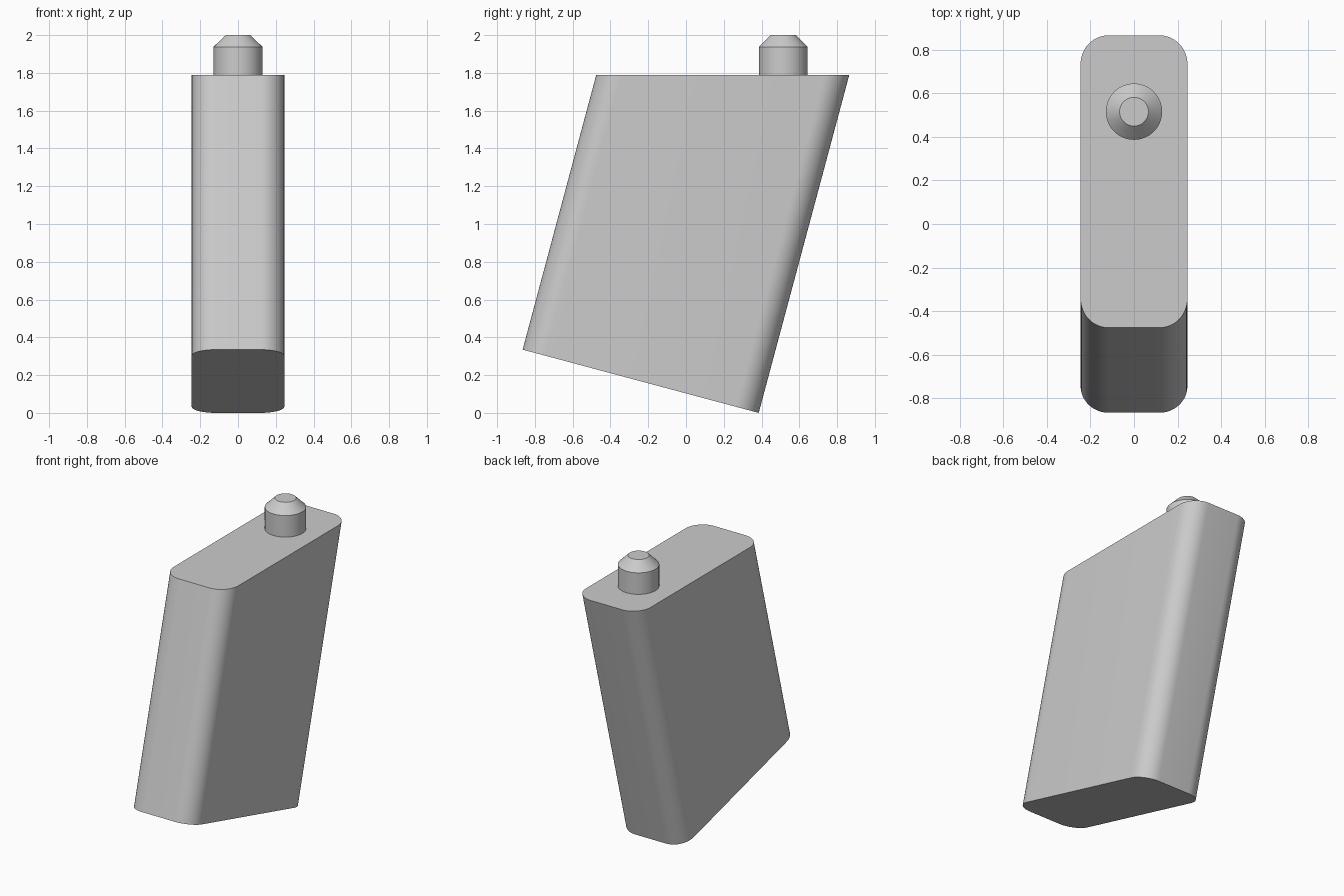
import bpy, bmesh, math

if "Cube" in bpy.data.objects:
    bpy.data.objects.remove(bpy.data.objects["Cube"])

TILT = math.radians(15)

grey = bpy.data.materials.new("light grey")
grey.diffuse_color = (0.6, 0.6, 0.6, 1)
grey.use_nodes = True
grey.node_tree.nodes["Principled BSDF"].inputs["Base Color"].default_value = grey.diffuse_color


def loft(name, rings):
    """Closed solid through rings that share a vertex count."""
    bm = bmesh.new()
    loops = [[bm.verts.new(p) for p in ring] for ring in rings]
    n = len(loops[0])
    for a, b in zip(loops, loops[1:]):
        for i in range(n):
            j = (i + 1) % n
            bm.faces.new((a[i], a[j], b[j], b[i]))
    bm.faces.new(loops[0][::-1])
    bm.faces.new(loops[-1])
    bmesh.ops.recalc_face_normals(bm, faces=bm.faces)
    mesh = bpy.data.meshes.new(name)
    bm.to_mesh(mesh)
    bm.free()
    mesh.materials.append(grey)
    obj = bpy.data.objects.new(name, mesh)
    bpy.context.collection.objects.link(obj)
    bpy.ops.object.select_all(action='DESELECT')
    obj.select_set(True)
    bpy.context.view_layer.objects.active = obj
    bpy.ops.object.shade_smooth_by_angle(angle=math.radians(30))
    return obj


# Leaning body: rounded rectangle swept along a 15 degree tilt,
# cut square at the bottom and level at the top
half_x, half_u, radius, steps = 0.245, 0.647, 0.127, 12
top_z = 1.79
bottom, top = [], []
for k, (sx, su) in enumerate(((1, 1), (-1, 1), (-1, -1), (1, -1))):
    for s in range(steps + 1):
        a = math.pi / 2 * (k + s / steps)
        x = sx * (half_x - radius) + radius * math.cos(a)
        u = su * (half_u - radius) + radius * math.sin(a)
        y = -0.24 + u * math.cos(TILT)
        z = 0.1675 - u * math.sin(TILT)
        bottom.append((x, y, z))
        top.append((x, y + (top_z - z) * math.tan(TILT), top_z))
loft("slanted_body", [bottom, top])

# Round peg with a chamfered tip
sides = 64
loft("top_peg", [
    [(r * math.cos(2 * math.pi * i / sides),
      0.515 + r * math.sin(2 * math.pi * i / sides), z) for i in range(sides)]
    for r, z in ((0.129, 1.78), (0.129, 1.938), (0.066, 2.0))])
